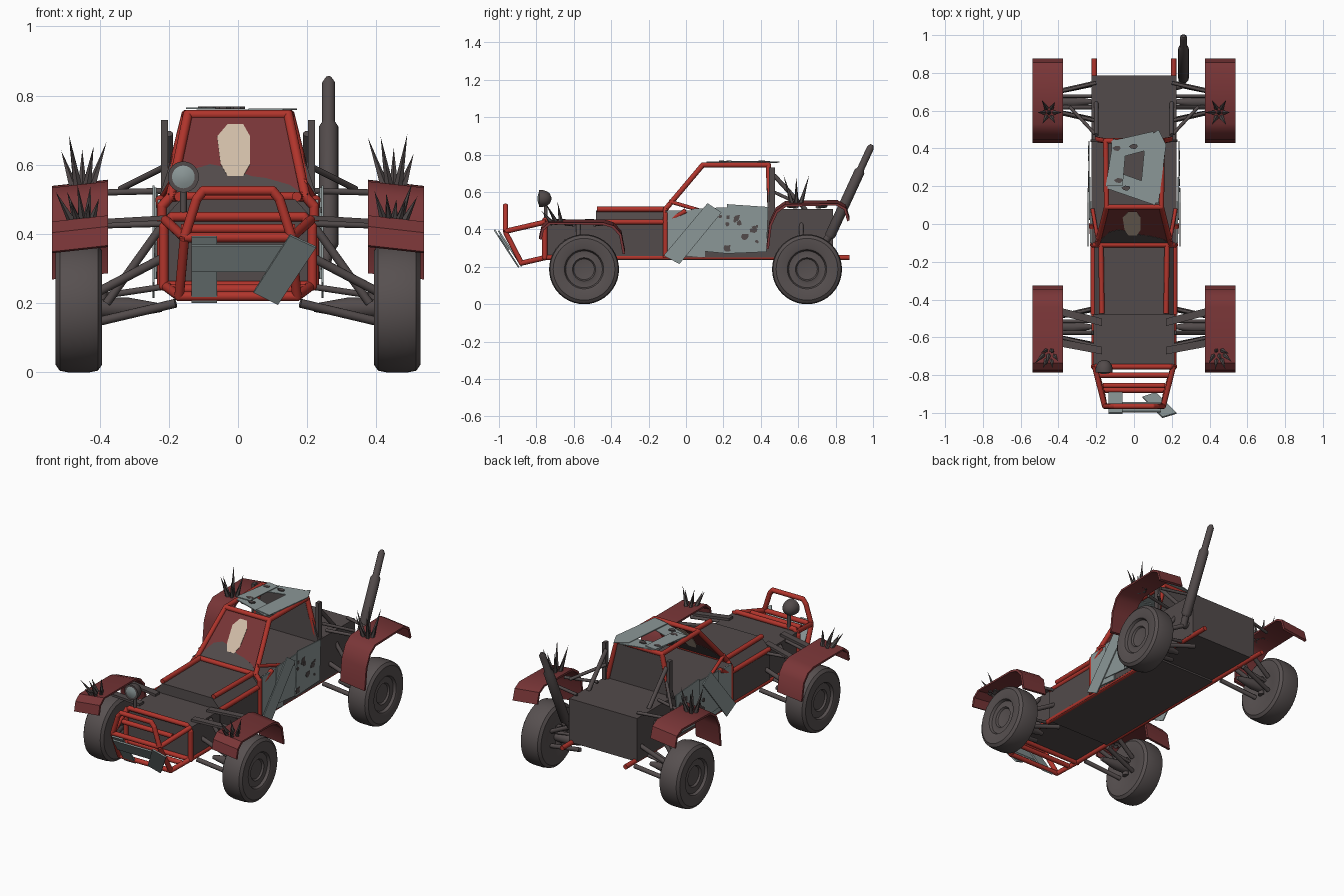
import bpy, bmesh, math, random
from mathutils import Vector as V, Matrix

if "Cube" in bpy.data.objects:
    bpy.data.objects.remove(bpy.data.objects["Cube"])
random.seed(4)

def mat(name, c):
    m = bpy.data.materials.new(name)
    m.diffuse_color = (*c, 1)
    m.use_nodes = True
    m.node_tree.nodes["Principled BSDF"].inputs["Base Color"].default_value = m.diffuse_color
    return m
DARK = mat("dark_metal", (.085, .07, .07))
TYRE = mat("tyre_rubber", (.095, .08, .08))
RED = mat("frame_red", (.44, .035, .025))
MAROON = mat("fender_maroon", (.19, .036, .038))
GREY = mat("scrap_grey", (.26, .31, .31))
TAN = mat("bare_tan", (.64, .51, .39))

def finish(name, bm, m, smooth=True):
    bmesh.ops.recalc_face_normals(bm, faces=bm.faces[:])
    me = bpy.data.meshes.new(name)
    bm.to_mesh(me)
    bm.free()
    me.materials.append(m)
    if smooth:
        me.shade_smooth()
        me.set_sharp_from_angle(angle=math.radians(35))
    ob = bpy.data.objects.new(name, me)
    bpy.context.collection.objects.link(ob)
    return ob

def cone(bm, a, b, r1, r2, n):
    a, b = V(a), V(b)
    d = b - a
    M = Matrix.Translation((a + b) / 2) @ d.to_track_quat('Z', 'Y').to_matrix().to_4x4()
    bmesh.ops.create_cone(bm, cap_ends=True, segments=n, radius1=r1, radius2=r2, depth=d.length, matrix=M)

def tube(name, pts, m=RED, r=.014, n=12, loop=False):
    bm = bmesh.new()
    pts = [V(p) for p in pts]
    for a, b in zip(pts, pts[1:] + (pts[:1] if loop else [])):
        cone(bm, a, b, r, r, n)
    for p in (pts if loop else pts[1:-1]):
        bmesh.ops.create_uvsphere(bm, u_segments=n, v_segments=8, radius=r, matrix=Matrix.Translation(p))
    return finish(name, bm, m)

def slab(name, poly, off, m, smooth=False):
    bm = bmesh.new()
    f = bm.faces.new([bm.verts.new(p) for p in poly])
    g = bmesh.ops.extrude_face_region(bm, geom=[f])
    # keep the start cap so the slab is closed
    vs = [v for v in g["geom"] if isinstance(v, bmesh.types.BMVert)]
    bmesh.ops.translate(bm, verts=vs, vec=off)
    if not f.is_valid:
        bm.faces.new([bm.verts[i] for i in range(len(poly))])
    return finish(name, bm, m, smooth)

def box(name, x0, x1, y0, y1, z0, z1, m=DARK):
    return slab(name, [(x0, y0, z0), (x1, y0, z0), (x1, y1, z0), (x0, y1, z0)], (0, 0, z1 - z0), m)

def lathe(name, prof, c, axis, m, n=40):
    bm = bmesh.new()
    q = V(axis).to_track_quat('Z', 'Y')
    rings = [[bm.verts.new(V(c) + q @ V((r * math.cos(t * math.tau / n), r * math.sin(t * math.tau / n), h)))
              for t in range(n)] for r, h in prof]
    for A, B in zip(rings, rings[1:]):
        for i in range(n):
            j = (i + 1) % n
            bm.faces.new((A[i], A[j], B[j], B[i]))
    bm.faces.new(rings[0])
    bm.faces.new(rings[-1])
    return finish(name, bm, m)

# body: nose, tub, sloped hood, rear box, cabin back wall
box("nose", -.215, .215, -.75, -.48, .255, .44)
box("tub", -.22, .22, -.48, .45, .24, .445)
box("cabin_sides", -.225, .225, -.11, .45, .25, .5)
box("rear_box", -.225, .225, .44, .785, .25, .51)
slab("hood", [(-.22, -.48, .44), (.22, -.48, .44), (.165, -.48, .5), (-.165, -.48, .5)], (0, .37, 0), DARK)
slab("cabin_back", [(-.23, .435, .5), (.23, .435, .5), (.155, .435, .735), (-.155, .435, .735)], (0, .012, 0), DARK)

# painted windscreen panel
def shield(name, pts, t, m):
    nrm = V((0, -.776, .63))
    return slab(name, [V((x, -.105 + (z - .505) * .81, z)) - nrm * t / 2 for x, z in pts], nrm * t, m)
shield("windscreen_panel", [(-.2, .505), (.2, .505), (.145, .74), (-.145, .74)], .004, MAROON)
shield("windscreen_lower_patch", [(-.195, .51), (.19, .51), (.15, .54), (.08, .56), (.04, .565), (-.03, .59),
                                  (-.08, .6), (-.13, .585)], .007, DARK)
shield("windscreen_bare_patch", [(-.03, .565), (.015, .565), (.035, .6), (.035, .68), (.015, .715), (-.03, .715),
                                 (-.06, .68), (-.05, .6)], .009, TAN)

# red tube frame on both sides
for s in (-1, 1):
    tube("lower_rail", [(s * .21, -.75, .25), (s * .21, .875, .25)])
    tube("upper_rail", [(s * .215, -.48, .44), (s * .215, -.11, .44), (s * .225, .0, .5)])
    tube("hood_rail", [(s * .17, -.475, .508), (s * .175, -.11, .508)])
    tube("sill_post", [(s * .22, -.11, .25), (s * .22, -.11, .48), (s * .195, -.11, .508)])
    tube("roof_frame", [(s * .195, -.11, .508), (s * .145, .09, .745), (s * .15, .44, .745), (s * .21, .45, .5)])
    tube("dash_brace", [(s * .19, -.09, .55), (s * .22, .08, .5)], r=.01)
    tube("bumper_lower_arm", [(s * .21, -.75, .25), (s * .17, -.88, .22), (s * .155, -.965, .385)])
    tube("bumper_upper_arm", [(s * .21, -.75, .44), (s * .155, -.965, .39)])
    # dark cabin posts and braces
    box("rear_post", s * .213 - .01, s * .213 + .01, .445, .475, .45, .73)
    tube("rear_brace", [(s * .2, .47, .69), (s * .2, .64, .505)], DARK, .012)
    tube("rear_brace_low", [(s * .2, .47, .6), (s * .34, .62, .53)], DARK, .009)
for y, x, z in ((.09, .145, .745), (.44, .15, .745), (-.11, .2, .508)):
    tube("cross_tube", [(-x, y, z), (x, y, z)])
tube("nose_ring", [(-.215, -.755, .25), (.215, -.755, .25), (.215, -.755, .42), (.19, -.755, .45),
                   (-.19, -.755, .45), (-.215, -.755, .42)], loop=True)
tube("bumper_low_bar", [(-.17, -.88, .22), (.17, -.88, .22)])
tube("bumper_mid_bar", [(-.195, -.8, .24), (.195, -.8, .24)])
tube("bumper_top_bar", [(-.155, -.965, .39), (.155, -.965, .39)])
tube("bumper_hoop", [(-.155, -.965, .39), (-.12, -.965, .5), (-.1, -.965, .525), (.1, -.965, .525),
                     (.12, -.965, .5), (.155, -.965, .39)])
tube("bumper_cross_bar", [(-.165, -.855, .415), (.165, -.855, .415)])

# scrap plates on the bumper
def front_plate(name, pts, lift):
    slab(name, [(x, -.885 - (z - .225) * .65 - lift, z) for x, z in pts], (0, -.007, -.005), GREY)
front_plate("bumper_plate_wide", [(-.135, .295), (.14, .295), (.14, .37), (-.135, .37)], .012)
front_plate("bumper_plate_left", [(-.135, .205), (-.06, .205), (-.06, .395), (-.135, .395)], .003)
front_plate("bumper_plate_right", [(.045, .235), (.115, .2), (.225, .365), (.15, .4)], .022)

# scrap door plates with bare patches
doors = [[(-.1, .27), (.1, .25), (.12, .5), (-.1, .5)], [(.02, .29), (.23, .27), (.25, .52), (.03, .51)],
         [(.2, .27), (.43, .28), (.44, .52), (.22, .535)], [(-.12, .26), (-.035, .215), (.19, .49), (.115, .54)]]
for s in (-1, 1):
    for i, d in enumerate(doors):
        slab("door_plate", [(s * (.226 + .005 * i), y, z) for y, z in d], (s * .006, 0, 0), GREY)
    for k in range(12):
        cy, cz, r = random.uniform(.17, .41), random.uniform(.3, .49), random.uniform(.008, .02)
        pts = []
        for j in range(8):
            a, q = j * math.tau / 8, r * random.uniform(.6, 1.3)
            pts.append((s * .238, cy + q * math.cos(a), cz + q * math.sin(a)))
        slab("door_bare_patch", pts, (s * .006, 0, 0), DARK)

# scrap roof plates
roof = [[(-.15, .19), (.11, .1), (.15, .19), (-.13, .29)], [(-.12, .44), (.1, .49), (.14, .41), (-.12, .34)],
        [(.03, .13), (.13, .11), (.17, .42), (.13, .5), (.06, .45)], [(-.15, .2), (-.06, .2), (-.04, .44), (-.11, .45)]]
for i, p in enumerate(roof):
    slab("roof_plate", [(x, y, .752 + .003 * i) for x, y in p], (0, 0, .005), GREY)
for x, y in ((-.08, .23), (-.04, .19), (.0, .41), (-.09, .4)):
    slab("roof_bare_patch", [(x + .02 * math.cos(a) * (1 + .3 * (a % 2)), y + .014 * math.sin(a), .762)
                             for a in range(6)], (0, 0, .006), DARK)

# fenders, wheels, suspension, spikes
front_prof = [(-.785, .355), (-.772, .41), (-.735, .442), (-.44, .442), (-.385, .425), (-.345, .38), (-.325, .275)]
rear_prof = [(.43, .3), (.445, .43), (.48, .505), (.53, .54), (.81, .545), (.855, .52), (.875, .455)]
tyre = [(.03, -.058), (.09, -.058), (.115, -.066), (.165, -.067), (.182, -.055), (.187, -.03), (.187, .03),
        (.182, .055), (.165, .067), (.115, .067), (.105, .063), (.098, .048), (.075, .046), (.062, .05),
        (.055, .04), (.03, .036)]

def fender(s, prof):
    c = sum((V(p) for p in prof), V((0, 0))) / len(prof) - V((0, .12))
    inner = [V(p) + (c - V(p)).normalized() * .014 for p in prof]
    loop = [V(p) for p in prof] + inner[::-1]
    slab("fender", [(s * .376, p.x, p.y + .012) for p in loop], (s * .162, 0, -.018), MAROON, True)

for s in (-1, 1):
    fender(s, front_prof)
    fender(s, rear_prof)
    for y0, zf in ((-.545, .43), (.647, .525)):
        lathe("wheel", tyre, (s * .46, y0, .187), (s, 0, 0), TYRE)
        lathe("hub", [(.012, -.2), (.03, -.1), (.03, .0)], (s * .42, y0, .187), (s, 0, 0), DARK, 12)
        for d in (-.1, .1):
            k = d * .55
            tube("lower_arm", [(s * .18, y0 + d, .2), (s * .4, y0 + k, .148)], DARK, .013)
            tube("upper_arm", [(s * .2, y0 + d, .34), (s * .4, y0 + k, .235)], DARK, .013)
            tube("fender_stay", [(s * .2, y0 + d, zf), (s * .39, y0 + k, zf - .005)], DARK, .009)
        tube("tie_rod", [(s * .2, y0 + .03, .25), (s * .4, y0 + .03, .22)], DARK, .009)
        tube("axle_post", [(s * .395, y0, .14), (s * .395, y0, .25)], DARK, .018)
        tube("shock", [(s * .215, y0 - .03, .43), (s * .38, y0 - .03, .2)], DARK, .012)
    # flat front arms over the nose and chassis brackets
    for ya, yb in ((-.52, -.465), (-.67, -.63)):
        slab("front_stay_arm", [(s * .17, ya - .02, .442), (s * .385, yb - .02, .43), (s * .385, yb + .02, .43),
                                (s * .17, ya + .02, .442)], (0, 0, .014), DARK)
    for base, L, lean in (((.45, -.69, .44), .1, V((.1, -.45, .75))), ((.45, .59, .545), .13, V((0, 0, 1)))):
        bm = bmesh.new()
        for k in range(7):
            a = k * math.tau / 6
            o = V((math.cos(a), math.sin(a), 0)) * (.026 if k < 6 else 0)
            p = V(base) + o
            t = p + (lean + o * 14).normalized() * L * random.uniform(.7, 1.2 if k < 6 else 1.3)
            cone(bm, (s * p.x, p.y, p.z - .01), (s * t.x, t.y, t.z), .014, 0, 5)
        finish("spikes", bm, DARK, False)

# exhaust stack
tube("exhaust_elbow", [(.19, .72, .33), (.25, .735, .32), (.262, .775, .38)], DARK, .02)
ex = V((0, .225, .49)).normalized()
lathe("exhaust_stack", [(.018, 0), (.028, .015), (.028, .39), (.019, .405), (.019, .53), (.008, .548)],
      (.262, .765, .355), ex, DARK, 20)

# headlight
lathe("headlight_shell", [(.008, -.045), (.028, -.036), (.04, -.018), (.045, .0), (.045, .022), (.038, .022)],
      (-.158, -.765, .565), (0, -1, 0), DARK, 24)
lathe("headlight_lens", [(.038, .0), (.038, .02), (.02, .027), (.004, .029)], (-.158, -.765, .565), (0, -1, 0), GREY, 24)
tube("headlight_post", [(-.158, -.75, .44), (-.158, -.75, .53)], DARK, .01)
